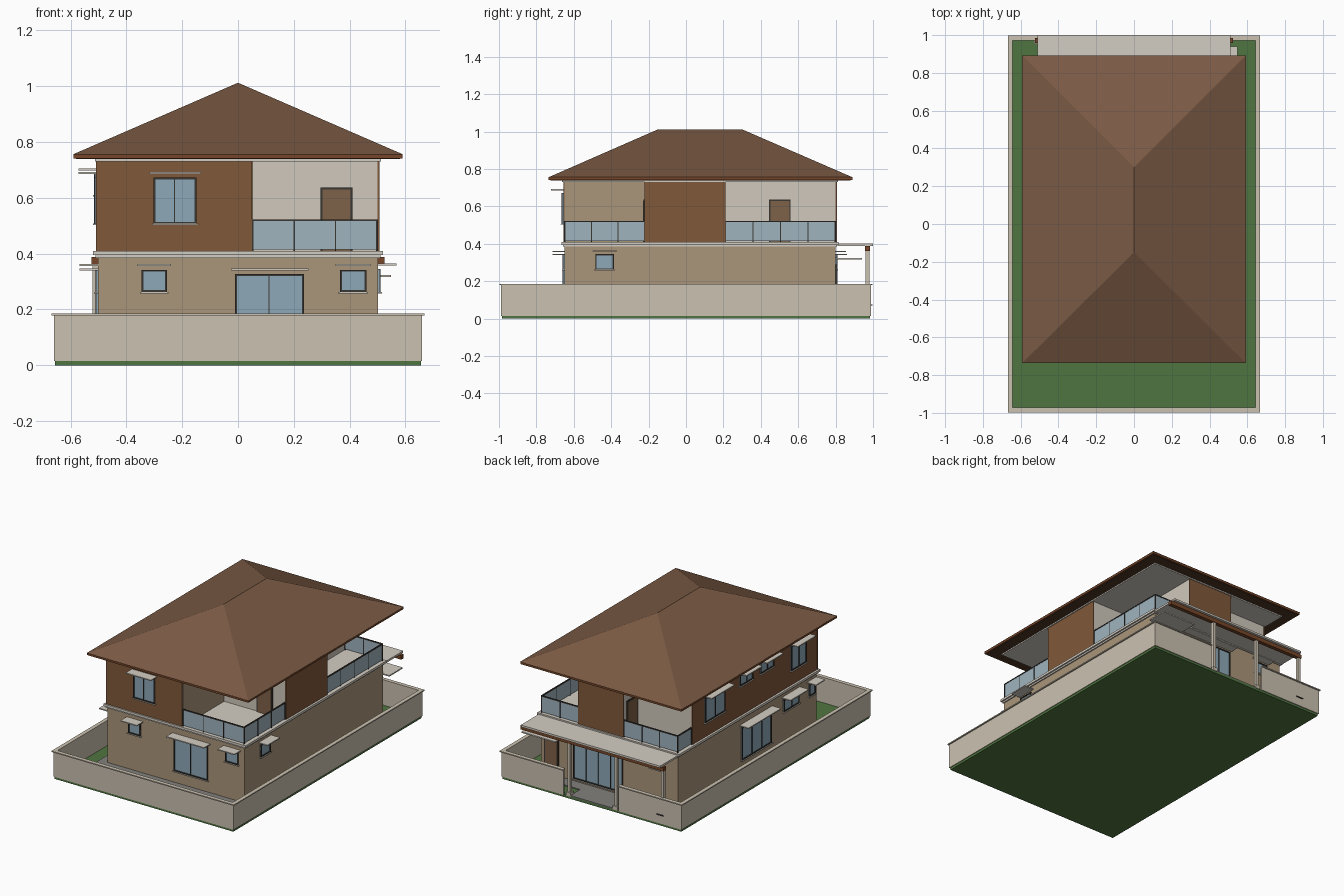
import bpy, bmesh

if "Cube" in bpy.data.objects:
    bpy.data.objects.remove(bpy.data.objects["Cube"])

def mat(name, hexcol):
    rgb = [int(hexcol[i:i + 2], 16) / 255 for i in (0, 2, 4)]
    lin = [c / 12.92 if c <= 0.04045 else ((c + 0.055) / 1.055) ** 2.4 for c in rgb]
    m = bpy.data.materials.new(name)
    m.diffuse_color = (*lin, 1)
    m.use_nodes = True
    m.node_tree.nodes["Principled BSDF"].inputs["Base Color"].default_value = m.diffuse_color
    return m

ROOF = mat("roof", "7a5a44")
SOFFIT = mat("soffit", "4f3626")
BEAM = mat("timber_beam", "774629")
BROWN = mat("brown_cladding", "80593a")
TAN = mat("tan_wall", "ab967a")
LIGHT = mat("light_wall", "d0c8bc")
FENCE = mat("boundary_wall", "cbc1b0")
SLAB = mat("slab", "d4cdc2")
GRASS = mat("grass", "4f7540")
PAVE = mat("paving", "82807c")
GLASS = mat("glass", "8ea9b8")
RAILGLASS = mat("rail_glass", "9fb4bf")
FRAME = mat("dark_frame", "3a3733")
DOOR = mat("door", "7f6248")

def build(name, verts, faces, m):
    me = bpy.data.meshes.new(name)
    me.from_pydata(verts, [], faces)
    bm = bmesh.new()
    bm.from_mesh(me)
    bmesh.ops.recalc_face_normals(bm, faces=bm.faces)
    bm.to_mesh(me)
    bm.free()
    me.materials.append(m)
    ob = bpy.data.objects.new(name, me)
    bpy.context.collection.objects.link(ob)
    return ob

def prism(name, pts, z0, z1, m):
    n = len(pts)
    v = [(x, y, z) for z in (z0, z1) for x, y in pts]
    f = [list(range(n)), list(range(n, 2 * n))]
    f += [[i, (i + 1) % n, n + (i + 1) % n, n + i] for i in range(n)]
    return build(name, v, f, m)

def box(name, x0, x1, y0, y1, z0, z1, m):
    return prism(name, [(x0, y0), (x1, y0), (x1, y1), (x0, y1)], z0, z1, m)

def on_wall(name, side, plane, u0, u1, d0, d1, z0, z1, m):
    """Box on a wall: u runs along it, d is the distance out of it."""
    s = 1 if side in ("right", "back") else -1
    a, b = sorted((plane + s * d0, plane + s * d1))
    if side in ("left", "right"):
        return box(name, a, b, u0, u1, z0, z1, m)
    return box(name, u0, u1, a, b, z0, z1, m)

def window(side, plane, u0, u1, z0, z1, panes=1, awn=0.013, depth=0.065):
    t = 0.007
    on_wall("window_glass", side, plane, u0, u1, -0.004, 0.004, z0, z1, GLASS)
    for z in (z0, z1 - t):
        on_wall("window_frame_bar", side, plane, u0, u1, 0, 0.009, z, z + t, FRAME)
    for i in range(panes + 1):
        u = u0 + (u1 - u0 - t) * i / panes
        w = t if i in (0, panes) else t * 0.5
        on_wall("window_frame_post", side, plane, u, u + w, 0, 0.009, z0, z1, FRAME)
    on_wall("window_sill", side, plane, u0 - .006, u1 + .006, 0, 0.014, z0 - .005, z0, SLAB)
    on_wall("window_awning", side, plane, u0 - .015, u1 + .015, 0, depth, z1 + awn, z1 + awn + .007, SLAB)

def door(side, plane, u0, u1, z0, z1):
    on_wall("door_frame", side, plane, u0, u1, 0, 0.006, z0, z1, FRAME)
    on_wall("door_leaf", side, plane, u0 + .007, u1 - .007, 0, 0.009, z0, z1 - .007, DOOR)

def railing(side, plane, u0, u1, panes):
    on_wall("rail_glass", side, plane, u0, u1, -0.004, 0, .415, .518, RAILGLASS)
    on_wall("rail_top", side, plane, u0, u1, -0.006, 0.002, .516, .523, FRAME)
    for i in range(panes + 1):
        u = u0 + (u1 - u0 - .005) * i / panes
        on_wall("rail_post", side, plane, u, u + .005, -0.006, 0.002, .41, .52, FRAME)

# Lawn and paving
box("lawn", -.655, .655, -.985, .985, 0, .016, GRASS)
box("paved_apron", -.56, .56, -.73, .88, .012, .022, PAVE)
box("entry_path", -.17, .16, .87, .985, .012, .022, PAVE)

# Boundary wall with coping, open at the back gate
def boundary(name, out_x, out_y, thick, z0, z1):
    ix, iy = out_x - thick, out_y - thick
    prism(name, [(.205, out_y), (out_x, out_y), (out_x, -out_y), (-out_x, -out_y),
                 (-out_x, out_y), (-.2, out_y), (-.2, iy), (-ix, iy),
                 (-ix, -iy), (ix, -iy), (ix, iy), (.205, iy)], z0, z1, FENCE)
boundary("boundary_wall", .66, .99, .014, .015, .18)
boundary("boundary_coping", .668, .998, .026, .179, .186)
on_wall("letter_slot", "back", .99, -.53, -.48, 0, .006, .07, .076, FRAME)

# Ground floor and terrace slab
box("ground_floor", -.502, .502, -.65, .8, .015, .395, TAN)
box("slab_trim", -.51, .51, -.657, .807, .385, .395, SLAB)
box("terrace_slab", -.52, .52, -.665, .815, .395, .41, SLAB)

# Upper floor, with balconies cut into the corners
prism("upper_floor", [(-.5, -.65), (.05, -.65), (.05, -.22), (.5, -.22), (.5, .21), (.226, .21),
                      (.226, .8), (-.105, .8), (-.105, .65), (-.5, .65)], .405, .735, LIGHT)
for side, plane, u0, u1 in (("front", -.65, -.508, .05), ("left", -.5, -.65, .655),
                            ("right", .5, -.222, .212), ("back", .8, -.107, .228)):
    on_wall("cladding_" + side, side, plane, u0, u1, -.001, .006, .41, .732, BROWN)
on_wall("balcony_side_wall", "right", .05, -.65, -.22, -.001, .003, .41, .732, TAN)
box("ceiling", -.512, .512, -.662, .812, .73, .742, SLAB)

# Hip roof
box("eave_soffit", -.58, .58, -.725, .88, .738, .745, SOFFIT)
box("eave_fascia", -.59, .59, -.735, .89, .741, .756, BEAM)
build("hip_roof", [(-.592, -.737, .755), (.592, -.737, .755), (.592, .892, .755), (-.592, .892, .755),
                   (0, -.15, 1.012), (0, .30, 1.012)],
      [(0, 1, 2, 3), (0, 1, 4), (1, 2, 5, 4), (2, 3, 5), (3, 0, 4, 5)], ROOF)

# Windows: front
window("front", -.656, -.302, -.148, .507, .672, 2)
window("front", -.65, -.345, -.255, .262, .342)
window("front", -.65, .365, .46, .262, .342)
window("front", -.65, -.01, .237, .10, .326, 2)
# Windows: right and back
window("right", .502, -.485, -.385, .262, .345)
window("back", .8, -.1, .26, .04, .326, 4, depth=.06)
window("back", .8, -.4, -.3, .262, .342, depth=.055)
# Windows: left, lower then upper
window("left", -.502, -.17, .14, .11, .326, 3)
window("left", -.502, -.46, -.30, .262, .342, 2)
window("left", -.502, -.63, -.565, .262, .342)
for u0, u1 in ((.32, .53), (-.53, -.37)):
    window("left", -.506, u0, u1, .507, .672, 2)
for u0, u1 in ((.03, .165), (-.19, -.05)):
    window("left", -.506, u0, u1, .61, .685, 2)

# Doors
door("front", -.22, .295, .41, .41, .637)
door("right", .226, .445, .56, .41, .637)
door("left", -.105, .665, .775, .41, .637)
door("back", .8, .37, .475, .02, .29)
on_wall("side_door_canopy", "back", .8, .30, .548, 0, .14, .316, .324, SLAB)

# Balcony railings
railing("front", -.65, .05, .5, 3)
railing("right", .5, -.65, -.22, 3)
railing("right", .5, .21, .8, 4)
railing("back", .8, .226, .5, 2)
railing("back", .8, -.5, -.105, 3)
railing("left", -.5, .655, .8, 1)

# Back porch: roof slab, beam and columns
box("porch_roof", -.51, .51, .81, 1.0, .388, .401, SLAB)
box("porch_beam", -.525, .525, .958, .984, .362, .388, BEAM)
for x in (-.512, -.172, .172):
    box("porch_column", x - .01, x + .01, .959, .981, .015, .365, FENCE)
    box("porch_column_base", x - .017, x + .017, .952, .988, .015, .04, FENCE)
